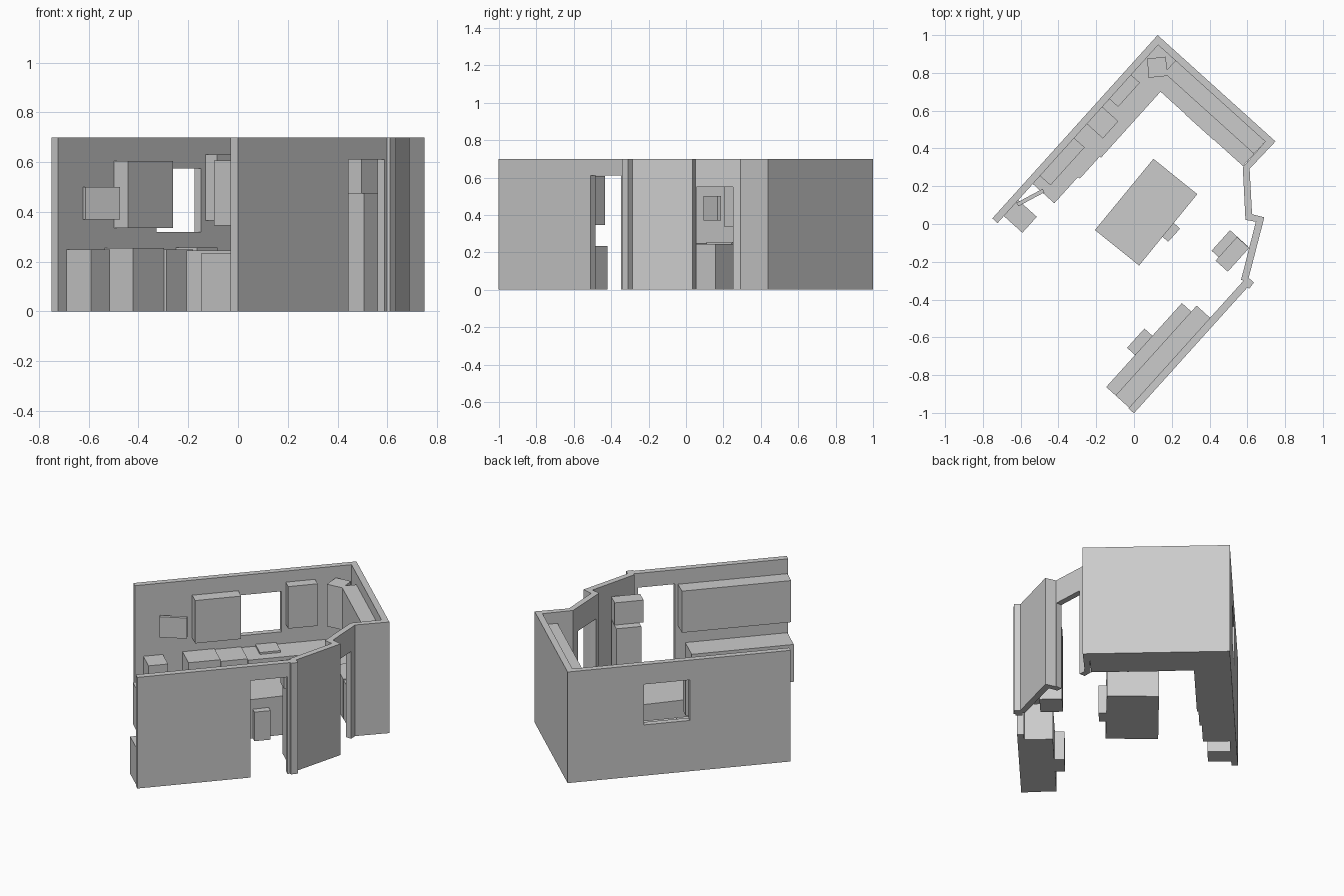
import bpy, bmesh

# Room frame: s runs along the long window wall, t runs across the room
OX, OY = 0.125, 1.0
U, V = (-0.67, -0.743), (0.743, -0.67)


def P(s, t):
    return (OX + s * U[0] + t * V[0], OY + s * U[1] + t * V[1])


def prism(name, pts, z0, z1):
    bm = bmesh.new()
    face = bm.faces.new([bm.verts.new((x, y, z0)) for x, y in pts])
    ext = bmesh.ops.extrude_face_region(bm, geom=[face])
    for v in ext["geom"]:
        if isinstance(v, bmesh.types.BMVert):
            v.co.z = z1
    bmesh.ops.recalc_face_normals(bm, faces=bm.faces)
    me = bpy.data.meshes.new(name)
    bm.to_mesh(me)
    bm.free()
    ob = bpy.data.objects.new(name, me)
    bpy.context.collection.objects.link(ob)
    return ob


def box(name, s0, s1, t0, t1, z0, z1):
    return prism(name, [P(s0, t0), P(s1, t0), P(s1, t1), P(s0, t1)], z0, z1)


def cut(target, cutter):
    mod = target.modifiers.new("opening", "BOOLEAN")
    mod.operation = "DIFFERENCE"
    mod.solver = "EXACT"
    mod.object = cutter
    cutter.hide_render = True
    cutter.hide_viewport = True
    cutter.display_type = "WIRE"


# Walls as one plan outline: outer side, then back along the inner side
outer = [P(1.306, 0), P(0, 0), P(0, 0.84), (0.612, 0.292), (0.625, 0.052),
         (0.69, 0.035), (0.607, -0.285), (0.635, -0.31), (0.61, -0.342),
         P(0.675, 1.247), P(1.57, 1.247)]
inner = [P(1.57, 1.208), P(0.66, 1.208), (0.567, -0.295), (0.645, 0.012),
         (0.59, 0.022), (0.576, 0.30), P(0.037, 0.80), P(0.037, 0.037),
         P(1.306, 0.037)]
walls = prism("walls", outer + inner, 0, 0.7)

# Window and two doorways
cut(walls, box("window_cutter", 0.448, 0.716, -0.05, 0.08, 0.32, 0.575))
cut(walls, box("main_door_cutter", 0.69, 0.907, 1.16, 1.3, -0.1, 0.61))
cut(walls, prism("side_door_cutter", [(0.54, 0.056), (0.68, 0.056), (0.68, 0.25), (0.54, 0.25)],
                 -0.1, 0.55))

W = 0.037
# L-shaped counter in the far corner
prism("corner_counter", [P(W, W), P(0.683, W), P(0.683, 0.212), P(0.212, 0.212),
                         P(0.212, 0.80), P(W, 0.80)], 0, 0.245)

# Everything boxy: s0, s1, t0, t1, z0, z1
parts = {
    "stove": (0.683, 0.84, W, 0.203, 0, 0.25),
    "end_base_cabinet": (0.84, 1.027, W, 0.19, 0, 0.255),
    "sink": (0.478, 0.6, W, 0.151, 0.24, 0.257),
    "low_cabinet": (1.142, 1.256, W, 0.169, 0, 0.25),
    "cooktop": (0.147, 0.214, 0.39, 0.595, 0, 0.25),
    "wall_cabinet_left": (0.70, 0.97, W, 0.111, 0.335, 0.605),
    "wall_cabinet_right": (0.25, 0.422, W, 0.099, 0.365, 0.63),
    "wall_cabinet_long": (W, 0.125, 0.16, 0.80, 0.365, 0.63),
    "front_counter": (0.967, 1.565, 1.045, 1.208, 0, 0.235),
    "front_wall_cabinet": (0.925, 1.565, 1.112, 1.208, 0.345, 0.607),
    "front_stool": (1.20, 1.337, 0.988, 1.045, 0, 0.183),
    "island_stool": (0.681, 0.775, 0.72, 0.774, 0, 0.183),
    "fridge": (0.51, 0.656, 0.976, 1.105, 0, 0.475),
    "fridge_top_cabinet": (0.512, 0.681, 1.027, 1.114, 0.475, 0.615),
}
for name, dims in parts.items():
    box(name, *dims)

# Slightly turned pieces: island, corner cabinet and screen
prism("island", [(0.103, 0.345), (0.335, 0.158), (0.027, -0.22), (-0.207, -0.032)], 0, 0.245)
prism("corner_wall_cabinet", [(0.07, 0.875), (0.168, 0.886), (0.178, 0.784), (0.077, 0.774)],
      0.365, 0.63)
prism("screen", [(-0.622, 0.112), (-0.484, 0.186), (-0.474, 0.168), (-0.612, 0.094)], 0.37, 0.5)
